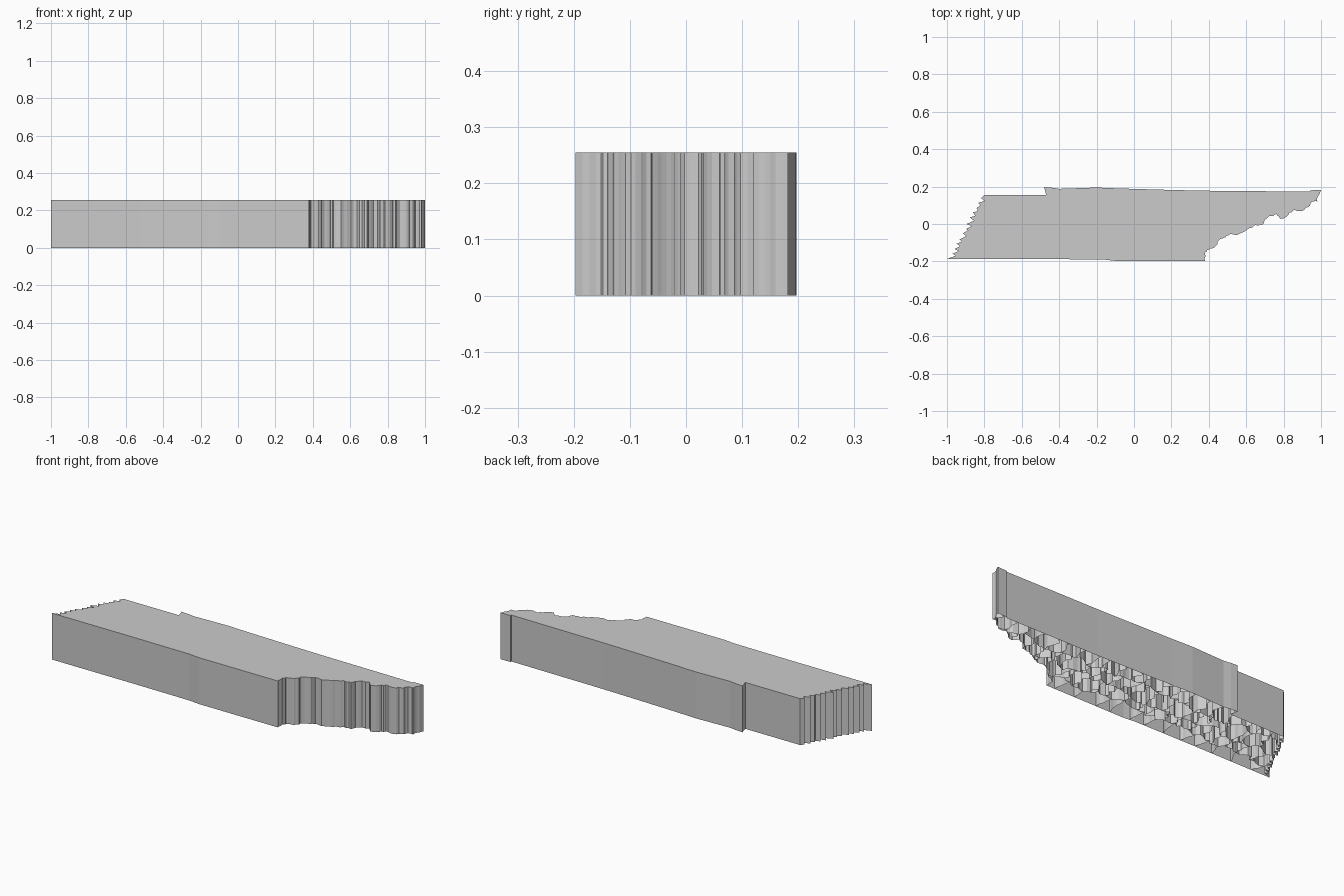
import bpy, bmesh, random
from mathutils import Vector

if "Cube" in bpy.data.objects:
    bpy.data.objects.remove(bpy.data.objects["Cube"])

random.seed(7)
H = 0.255

# Outline pieces: straight south edge, ragged east edge, stepped north edge
south = [(-1, -.187), (-.52, -.187), (-.16, -.190), (-.10, -.197)]
east = [(.38, -.197), (.38, -.16), (.39, -.14), (.42, -.13), (.44, -.115), (.45, -.09),
        (.49, -.07), (.51, -.055), (.55, -.06), (.60, -.035), (.63, -.02),
        (.65, -.005), (.69, -.003), (.71, .03), (.76, .055), (.78, .03),
        (.80, .03), (.83, .06), (.86, .075), (.90, .07), (.93, .09), (.95, .12),
        (.98, .12), (.985, .15), (1, .182)]
north = [(.94, .180), (.94, .173), (.38, .178), (.20, .182), (-.08, .190), (-.20, .195),
         (-.40, .188), (-.44, .194), (-.48, .197), (-.47, .155), (-.80, .155)]


def roughen(points, amount, pieces=3):
    """Subdivide a path and nudge the new points sideways."""
    out = []
    for a, b in zip(points, points[1:]):
        a, b = Vector(a), Vector(b)
        side = Vector((a.y - b.y, b.x - a.x))
        out.append(a)
        for k in range(1, pieces):
            out.append(a.lerp(b, k / pieces) + side * random.uniform(-amount, amount))
    return out + [Vector(points[-1])]


# Zigzag west edge
west = []
for i in range(1, 25):
    p = Vector((-.80, .155)).lerp(Vector((-.975, -.187)), i / 25)
    west.append(p + Vector(((-1) ** i * random.uniform(.006, .02), random.uniform(-.005, .005))))

outline = [Vector(p) for p in south] + roughen(east, .15) + [Vector(p) for p in north] + west


def inside(p):
    hit = False
    for a, b in zip(outline, outline[1:] + outline[:1]):
        if (a.y > p.y) != (b.y > p.y):
            if p.x < a.x + (p.y - a.y) * (b.x - a.x) / (b.y - a.y):
                hit = not hit
    return hit


def clip(a, b):
    """Keep the part of a short segment that lies inside the outline."""
    ia, ib = inside(a), inside(b)
    if ia and ib:
        return a, b
    if not ia and not ib:
        return None
    lo, hi = (a, b) if ia else (b, a)
    start = lo
    for _ in range(18):
        mid = (lo + hi) / 2
        lo, hi = (mid, hi) if inside(mid) else (lo, mid)
    return start, lo


def finish(bm, name):
    mesh = bpy.data.meshes.new(name)
    bm.to_mesh(mesh)
    bm.free()
    ob = bpy.data.objects.new(name, mesh)
    bpy.context.collection.objects.link(ob)


# Shell: top face and outer wall, open underneath
bm = bmesh.new()
top = [bm.verts.new((p.x, p.y, H)) for p in outline]
low = [bm.verts.new((p.x, p.y, 0)) for p in outline]
bm.faces.new(top)
n = len(outline)
for i in range(n):
    j = (i + 1) % n
    bm.faces.new((low[i], low[j], top[j], top[i]))
finish(bm, "outer_shell")

# District walls: thin dividers hanging below the top
bm = bmesh.new()


def wall(path):
    for a, b in zip(path, path[1:]):
        seg = clip(a, b)
        if seg and (seg[0] - seg[1]).length > 1e-4:
            p, q = seg
            bm.faces.new([bm.verts.new((v.x, v.y, z)) for v, z in
                          ((p, 0), (q, 0), (q, H), (p, H))])


# Wandering lines between rows; the end rows lie beyond the outline
rows = []
for y, jitter in ((-.22, 0), (-.10, .022), (-.01, .028), (.085, .028), (.22, 0)):
    line, x = [], -1.05
    while x < 1.1:
        line.append((x, y + random.uniform(-jitter, jitter)))
        x += random.uniform(.035, .08)
    rows.append(roughen(line, .25))
for line in rows[1:-1]:
    wall(line)


def on_row(line, x):
    return min(line, key=lambda p: abs(p.x - x))


# Cross walls within each row, ragged in the upper rows
for r in range(4):
    x = -1.0 + .02 * r
    while x < 1:
        a = on_row(rows[r], x)
        b = on_row(rows[r + 1], x + random.uniform(-.03, .03))
        wall(roughen([a, b], .04 if r == 0 else .14, 5))
        x += random.uniform(.09, .13) if r == 0 else random.uniform(.06, .11)

# Tiny enclave near the middle
c = Vector((-.155, .035))
wall([c, c + Vector((.005, 0)), c + Vector((.003, .006)), c])
finish(bm, "district_walls")
